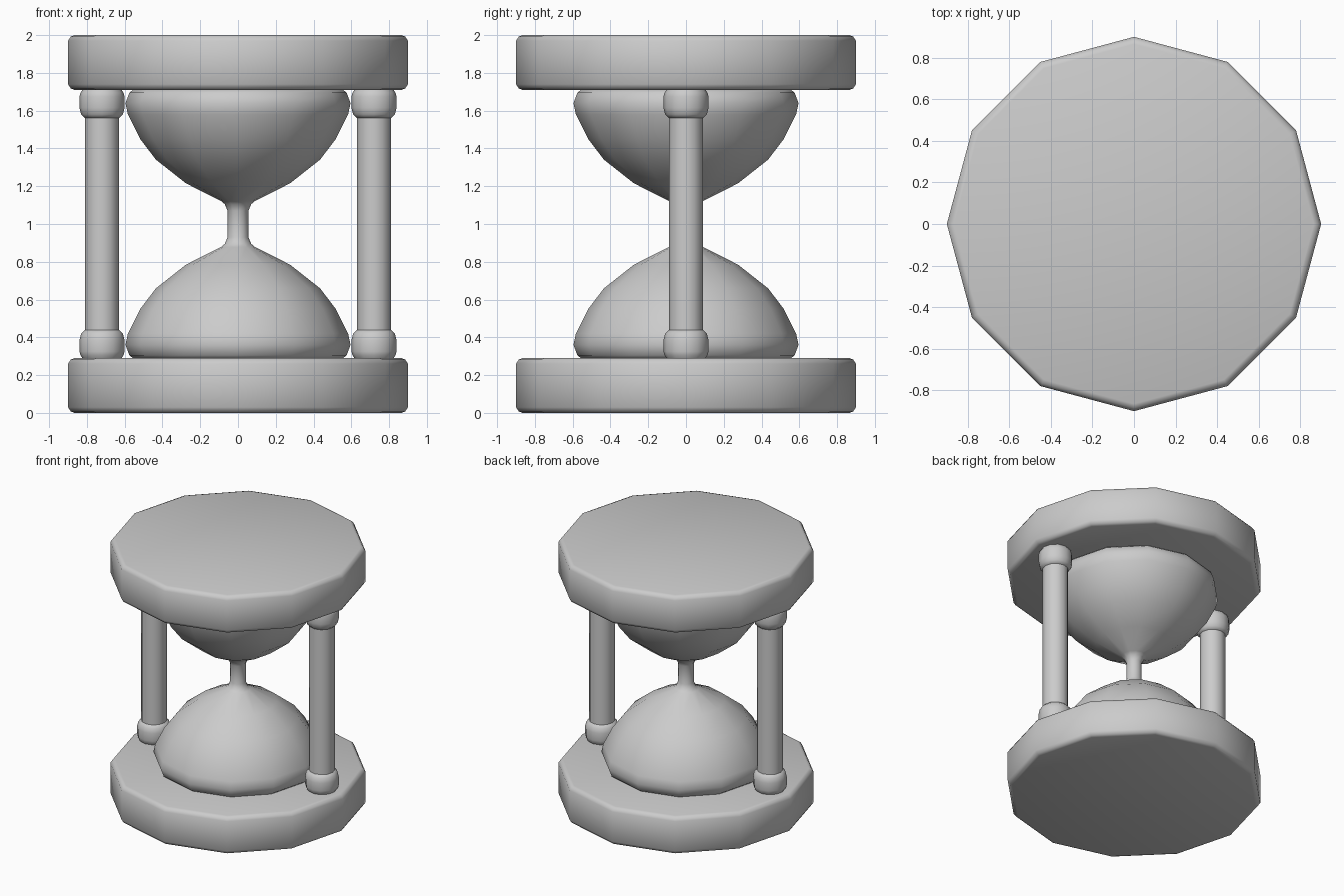
import bpy, bmesh, math

if "Cube" in bpy.data.objects:
    bpy.data.objects.remove(bpy.data.objects["Cube"])

SIDES = 12


def lathe(name, profile, x=0.0):
    """Closed solid of revolution from (radius, z) points, bottom to top."""
    bm = bmesh.new()
    rings = []
    for r, z in profile:
        rings.append([bm.verts.new((x + r * math.cos(2 * math.pi * i / SIDES),
                                    r * math.sin(2 * math.pi * i / SIDES), z))
                      for i in range(SIDES)])
    for a, b in zip(rings, rings[1:]):
        for i in range(SIDES):
            j = (i + 1) % SIDES
            bm.faces.new((a[i], a[j], b[j], b[i]))
    bm.faces.new(rings[0][::-1])
    bm.faces.new(rings[-1])
    mesh = bpy.data.meshes.new(name)
    bm.to_mesh(mesh)
    bm.free()
    ob = bpy.data.objects.new(name, mesh)
    bpy.context.collection.objects.link(ob)
    bpy.ops.object.select_all(action='DESELECT')
    ob.select_set(True)
    bpy.context.view_layer.objects.active = ob
    bpy.ops.object.shade_smooth_by_angle(angle=math.radians(50))
    return ob


def mirrored(half):
    """Extend a lower-half profile with its reflection about z = 1."""
    return half + [(r, 2 - z) for r, z in reversed(half)]


# Round end plates with softened rims
plate = [(0.865, 0.0), (0.885, 0.007), (0.9, 0.03),
         (0.9, 0.26), (0.885, 0.283), (0.865, 0.29)]
lathe("bottom_plate", plate)
lathe("top_plate", [(r, 2 - z) for r, z in reversed(plate)])

# Glass: two bulbs joined by a narrow neck
lathe("glass_bulbs", mirrored([
    (0.55, 0.285), (0.575, 0.305), (0.596, 0.36), (0.583, 0.42), (0.518, 0.55),
    (0.434, 0.66), (0.275, 0.785), (0.09, 0.878), (0.07, 0.895), (0.055, 0.93)]))

# Side posts, each with a collar at both ends
for side, x in (("left", -0.72), ("right", 0.72)):
    lathe(side + "_post", mirrored([(0.091, 0.28)]), x)
    collar = [(0.1, 0.285), (0.114, 0.305), (0.119, 0.325),
              (0.119, 0.385), (0.111, 0.42), (0.088, 0.442)]
    lathe(side + "_lower_collar", collar, x)
    lathe(side + "_upper_collar", [(r, 2 - z) for r, z in reversed(collar)], x)
